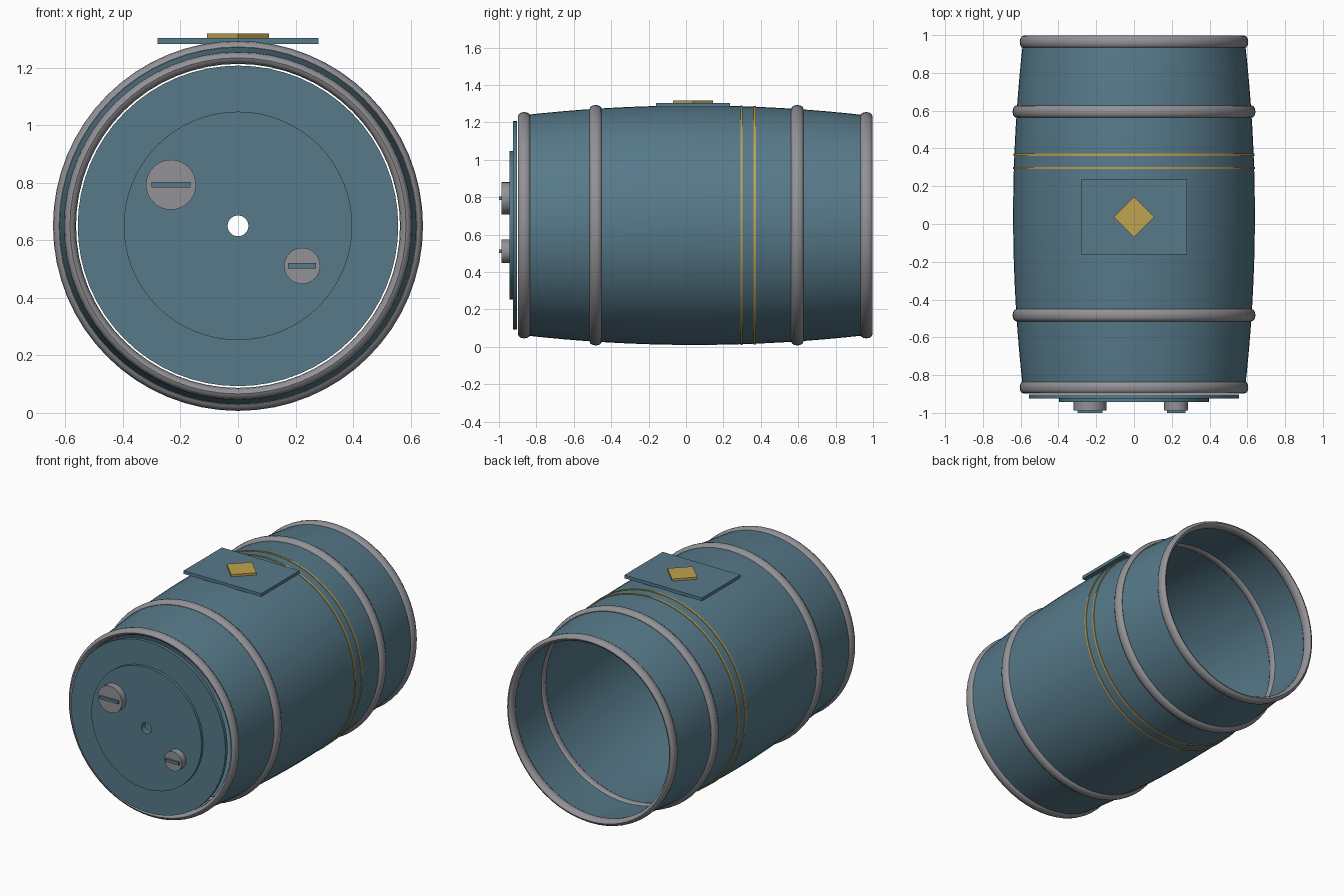
import bpy, bmesh
from math import sin, cos, pi, radians

cube = bpy.data.objects.get("Cube")
if cube:
    bpy.data.objects.remove(cube)

AXIS_Z = 0.65     # height of the barrel axis
MID_Y = 0.045     # middle of the barrel along its length


def material(name, rgb):
    m = bpy.data.materials.new(name)
    m.use_nodes = True
    m.diffuse_color = (*rgb, 1)
    m.node_tree.nodes["Principled BSDF"].inputs["Base Color"].default_value = (*rgb, 1)
    return m


blue = material("slate blue", (0.095, 0.195, 0.255))
steel = material("steel grey", (0.29, 0.29, 0.31))
gold = material("gold", (0.53, 0.36, 0.08))


def finish(name, bm, mat, smooth=True):
    bmesh.ops.recalc_face_normals(bm, faces=bm.faces)
    mesh = bpy.data.meshes.new(name)
    bm.to_mesh(mesh)
    bm.free()
    mesh.materials.append(mat)
    ob = bpy.data.objects.new(name, mesh)
    bpy.context.collection.objects.link(ob)
    if smooth:
        bpy.ops.object.select_all(action='DESELECT')
        ob.select_set(True)
        bpy.context.view_layer.objects.active = ob
        bpy.ops.object.shade_smooth_by_angle(angle=radians(35))
    return ob


def lathe(name, profile, mat, x=0, z=AXIS_Z, sides=64):
    """Spin a closed (radius, y) outline around an axis along y."""
    bm = bmesh.new()
    rings = []
    for i in range(sides):
        a = 2 * pi * i / sides
        rings.append([bm.verts.new((x + r * cos(a), y, z + r * sin(a))) for r, y in profile])
    n = len(profile)
    for i in range(sides):
        a, b = rings[i], rings[(i + 1) % sides]
        for j in range(n):
            k = (j + 1) % n
            bm.faces.new((a[j], a[k], b[k], b[j]))
    return finish(name, bm, mat)


def box(name, centre, size, mat):
    bm = bmesh.new()
    bmesh.ops.create_cube(bm, size=1)
    for v in bm.verts:
        v.co = [c + s * p for c, s, p in zip(centre, size, v.co)]
    return finish(name, bm, mat, False)


def washer(inner, outer, front, back):
    return [(inner, front), (outer, front), (outer, back), (inner, back)]


def oval(radius, y, half_height, half_width, points=12):
    return [(radius + half_height * cos(2 * pi * i / points),
             y + half_width * sin(2 * pi * i / points)) for i in range(points)]


def bulge(y):
    return 0.64 - 0.062 * (y - MID_Y) ** 2


# Thin bulging shell, open at the back
steps = [-0.89 + 1.87 * i / 16 for i in range(17)]
lathe("barrel_shell", [(bulge(y), y) for y in steps]
      + [(bulge(y) - 0.01, y) for y in reversed(steps)], blue)

# Hoops at the rims and around the belly
for name, y, r in (("front_rim", -0.865, 0.584), ("front_hoop", -0.483, 0.622),
                   ("back_hoop", 0.595, 0.622), ("back_rim", 0.964, 0.584)):
    lathe(name, oval(r, y, 0.021, 0.033), steel)

# Painted pair of stripes
for name, y in (("front_stripe", 0.297), ("back_stripe", 0.367)):
    r = bulge(y)
    lathe(name, washer(r - 0.003, r + 0.004, y - 0.006, y + 0.006), gold)

# Front lid in two layers with a centre hole
lathe("lid", washer(0.036, 0.557, -0.925, -0.903), blue)
lathe("lid_panel", washer(0.036, 0.397, -0.943, -0.925), blue)

# Bungs with raised slot bars
for name, x, z, r in (("large_bung", -0.233, 0.793, 0.087),
                      ("small_bung", 0.223, 0.511, 0.063)):
    bm = bmesh.new()
    lower = [bm.verts.new((x + r * cos(pi * i / 16), -0.94, z + r * sin(pi * i / 16)))
             for i in range(32)]
    cap = bm.faces.new(lower)
    top = bmesh.ops.extrude_face_region(bm, geom=[cap])["geom"]
    for v in top:
        if isinstance(v, bmesh.types.BMVert):
            v.co.y = -0.987
    finish(name, bm, steel)
    box(name + "_bar", (x, -0.99, z), (r * 1.55, 0.02, 0.019), blue)

# Label plate on top with a diamond badge
box("label_plate", (0, 0.037, 1.293), (0.56, 0.395, 0.021), blue)
bm = bmesh.new()
bmesh.ops.create_cone(bm, cap_ends=True, segments=4, radius1=0.107, radius2=0.107, depth=0.016)
bmesh.ops.translate(bm, verts=bm.verts, vec=(0, 0.037, 1.31))
finish("diamond_badge", bm, gold, False)
